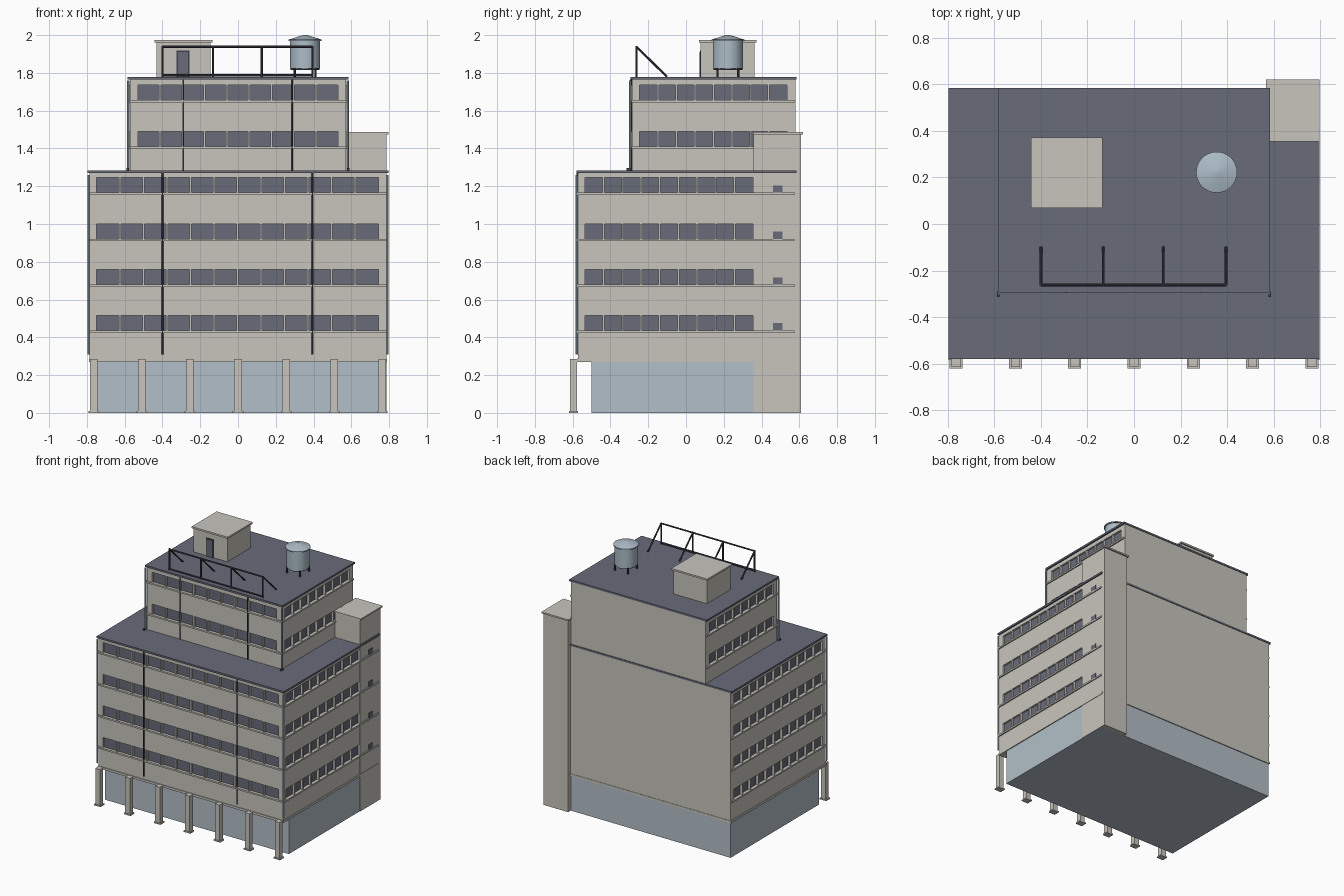
import bpy, bmesh, math
from mathutils import Vector, Matrix

if "Cube" in bpy.data.objects:
    bpy.data.objects.remove(bpy.data.objects["Cube"])


def material(name, r, g, b):
    m = bpy.data.materials.new(name)
    m.use_nodes = True
    m.diffuse_color = (r, g, b, 1)
    m.node_tree.nodes["Principled BSDF"].inputs["Base Color"].default_value = (r, g, b, 1)
    return m


WALL = material("warm_concrete", .58, .56, .51)
SLATE = material("slate", .14, .145, .19)
GLASS = material("pale_glass", .45, .52, .58)
DARK = material("dark_metal", .05, .053, .07)
STEEL = material("blue_steel", .42, .51, .58)


def finish(name, bm, mat):
    mesh = bpy.data.meshes.new(name)
    bm.to_mesh(mesh)
    bm.free()
    mesh.materials.append(mat)
    ob = bpy.data.objects.new(name, mesh)
    bpy.context.collection.objects.link(ob)
    return ob


def boxes(name, mat, *spans):
    """One object made of boxes, each given as x, y and z ranges."""
    bm = bmesh.new()
    for x, y, z in spans:
        lo, hi = Vector((x[0], y[0], z[0])), Vector((x[1], y[1], z[1]))
        m = Matrix.Translation((lo + hi) / 2) @ Matrix.Diagonal((*(hi - lo), 1))
        bmesh.ops.create_cube(bm, size=1, matrix=m)
    return finish(name, bm, mat)


def rods(name, mat, radius, *ends):
    """One object made of round bars between pairs of points."""
    bm = bmesh.new()
    for a, b in ends:
        a, b = Vector(a), Vector(b)
        d = b - a
        m = Matrix.Translation((a + b) / 2) @ d.to_track_quat('Z', 'Y').to_matrix().to_4x4()
        bmesh.ops.create_cone(bm, cap_ends=True, segments=8, radius1=radius,
                              radius2=radius, depth=d.length, matrix=m)
    return finish(name, bm, mat)


def around(c, r):
    return (c - r, c + r)


def block(name, half_x, front, back, z, sill_heights, strips):
    """A storey block with recessed ribbon windows, fins and sills."""
    body = boxes(name + "_walls", WALL, ((-half_x, half_x), (front, back), z))
    cuts, panes, fins = [], [], []
    for side, u, step in strips:
        def span(u, d, z):
            if side == "front":
                return (u, (front - d[1], front - d[0]), z)
            if side == "right":
                return ((half_x + d[0], half_x + d[1]), u, z)
            return ((-half_x - d[1], -half_x - d[0]), u, z)
        count = round((u[1] - u[0]) / step)
        for h in sill_heights:
            wz = (h + .006, h + .085)
            cuts.append(span(u, (-.018, .05), wz))
            panes.append(span(u, (-.02, -.014), wz))
            for i in range(1, count):
                c = u[0] + (u[1] - u[0]) * i / count
                fins.append(span(around(c, .005), (-.016, .004), wz))
    # Corner cutters never meet, so one cutter serves the whole block
    cutter = boxes(name + "_cutter", WALL, *cuts)
    cutter.hide_render = True
    mod = body.modifiers.new("window_recesses", 'BOOLEAN')
    mod.operation, mod.solver, mod.object = 'DIFFERENCE', 'EXACT', cutter
    bpy.context.view_layer.objects.active = body
    bpy.ops.object.modifier_apply(modifier=mod.name)
    bpy.data.objects.remove(cutter)
    boxes(name + "_window_panes", SLATE, *panes)
    boxes(name + "_window_fins", WALL, *fins)
    boxes(name + "_sills", WALL, *[((-half_x - .01, half_x + .01), (front - .008, back - .005),
                                    (h - .006, h + .006)) for h in sill_heights])
    boxes(name + "_roof", SLATE, ((-half_x - .012, half_x + .012), (front - .008, back + .004),
                                  (z[1], z[1] + .014)))


# Ground floor and columns
boxes("ground_floor_glazing", GLASS, ((-.783, .783), (-.5, .576), (0, .27)))
boxes("ground_floor_trim", WALL, ((-.79, .79), (-.577, .583), (.27, .287)))
column_x = [i * .2547 for i in range(-3, 4)]
boxes("columns", WALL, *[(around(x, .02), (-.615, -.577), (0, .285)) for x in column_x])
boxes("column_feet", WALL, *[(around(x, .028), (-.62, -.572), (0, .01)) for x in column_x])

# Main and upper blocks
main_sills = [.43, .673, .915, 1.16]
block("main_block", .785, -.572, .58, (.27, 1.27), main_sills,
      [("front", (-.75, .745), .125), ("right", (-.535, .355), .1), ("left", (-.535, .535), .1)])
block("upper_block", .573, -.287, .58, (1.27, 1.765), [1.405, 1.65],
      [("front", (-.53, .53), .12), ("right", (-.245, .535), .1), ("left", (-.245, .535), .1)])

# Stair tower at the rear
boxes("stair_tower", WALL, ((.577, .787), (.357, .608), (0, 1.475)))
boxes("stair_tower_cap", WALL, ((.567, .797), (.354, .62), (1.475, 1.486)))
boxes("stair_tower_windows", SLATE, *[((.784, .791), (.46, .51), (h + .006, h + .045))
                                      for h in main_sills])

# Drain pipes
rods("facade_pipes", DARK, .005,
     *[((x, -.576, .31), (x, -.576, 1.27)) for x in (-.4, .395)],
     *[((x, -.291, 1.284), (x, -.291, 1.765)) for x in (-.29, .285)])
rods("corner_pipes", STEEL, .006,
     *[((s * .792, -.579, .31), (s * .792, -.579, 1.26)) for s in (-1, 1)],
     *[((s * .581, -.295, 1.284), (s * .581, -.295, 1.76)) for s in (-1, 1)])
boxes("pipe_outlets", DARK, *[(around(s * .583, .006), (-.314, -.29), (1.284, 1.296))
                              for s in (-1, 1)])

# Roof access hut
ROOF = 1.779
boxes("roof_hut", WALL, ((-.432, -.145), (.078, .362), (ROOF, 1.962)))
boxes("roof_hut_cap", WALL, ((-.442, -.135), (.068, .372), (1.962, 1.975)))
boxes("roof_hut_door_frame", DARK, ((-.325, -.257), (.074, .08), (ROOF, 1.918)))
boxes("roof_hut_door", SLATE, ((-.317, -.265), (.071, .08), (ROOF, 1.91)))

# Water tank
bm = bmesh.new()
for r1, r2, z0, z1 in ((.079, .079, 1.822, 1.97), (.088, .088, 1.968, 1.976),
                       (.088, .012, 1.976, 2.0)):
    bmesh.ops.create_cone(bm, cap_ends=True, segments=32, radius1=r1, radius2=r2, depth=z1 - z0,
                          matrix=Matrix.Translation((.355, .222, (z0 + z1) / 2)))
tank = finish("water_tank", bm, STEEL)
bpy.ops.object.select_all(action='DESELECT')
tank.select_set(True)
bpy.context.view_layer.objects.active = tank
bpy.ops.object.shade_smooth_by_angle(angle=math.radians(30))
rods("water_tank_legs", DARK, .006,
     *[((.355 + sx * .055, .222 + sy * .055, ROOF), (.355 + sx * .055, .222 + sy * .055, 1.825))
       for sx in (-1, 1) for sy in (-1, 1)])
rods("water_tank_base", DARK, .076, ((.355, .222, 1.815), (.355, .222, 1.823)))

# Rooftop billboard frame
post_x = (-.4, -.132, .126, .395)
rods("billboard_frame", DARK, .006,
     *[((x, -.262, ROOF), (x, -.262, 1.943)) for x in post_x],
     *[((x, -.262, 1.938), (x, -.1, ROOF)) for x in post_x],
     *[((post_x[0], -.262, z), (post_x[-1], -.262, z)) for z in (1.787, 1.938)])
